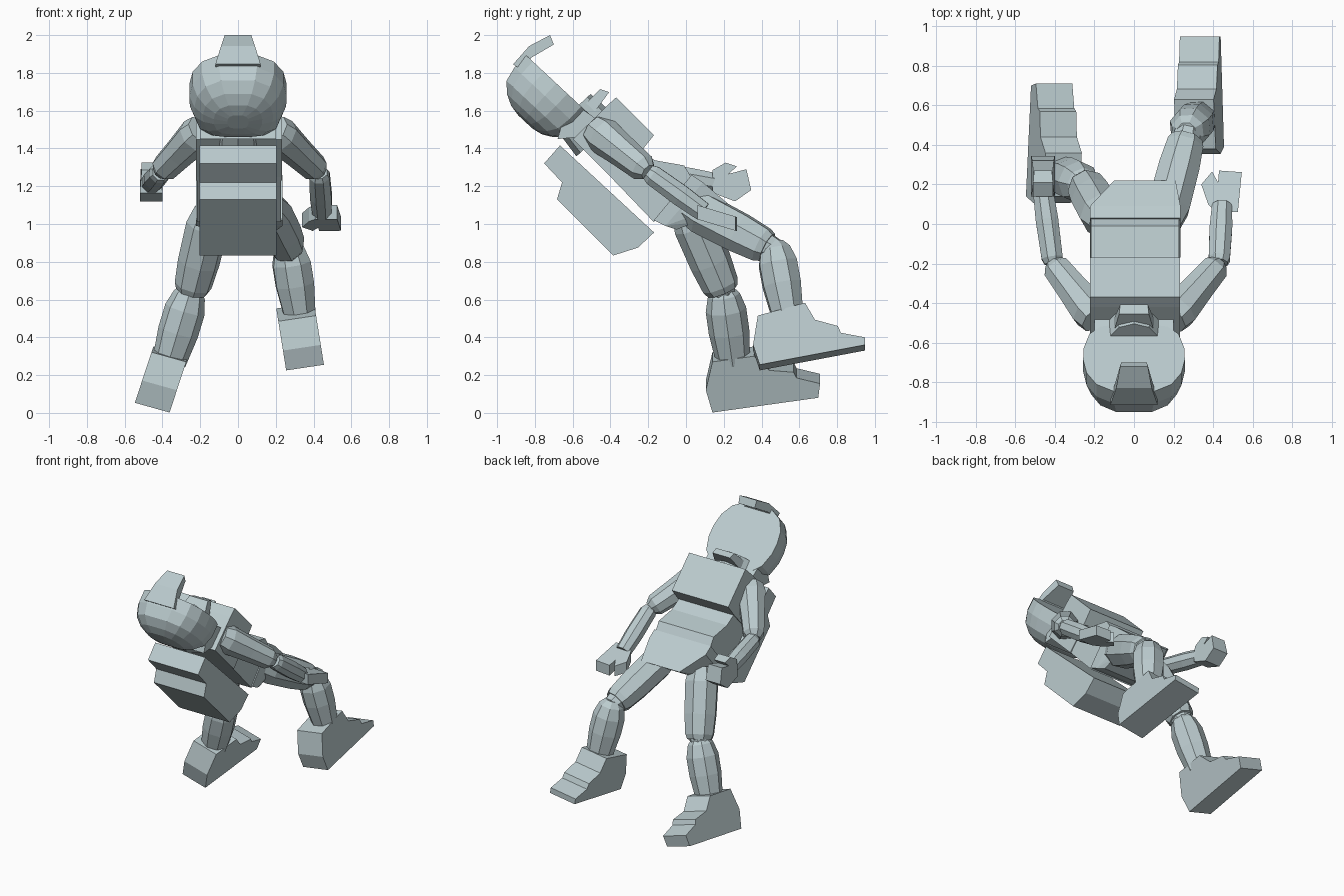
import bpy, bmesh, math
from mathutils import Vector

cube = bpy.data.objects.get("Cube")
if cube:
    bpy.data.objects.remove(cube)

mat = bpy.data.materials.new("pale_blue_grey")
mat.use_nodes = True
COL = (0.50, 0.60, 0.62, 1)
mat.diffuse_color = COL
mat.node_tree.nodes["Principled BSDF"].inputs["Base Color"].default_value = COL


def finish(name, bm):
    bmesh.ops.recalc_face_normals(bm, faces=bm.faces)
    me = bpy.data.meshes.new(name)
    bm.to_mesh(me)
    bm.free()
    me.materials.append(mat)
    ob = bpy.data.objects.new(name, me)
    bpy.context.collection.objects.link(ob)
    return ob


def loft(name, rings):
    """Skin a list of equal-length rings and cap both ends."""
    bm = bmesh.new()
    vs = [[bm.verts.new(p) for p in r] for r in rings]
    n = len(vs[0])
    for a, b in zip(vs, vs[1:]):
        for i in range(n):
            j = (i + 1) % n
            bm.faces.new((a[i], a[j], b[j], b[i]))
    bm.faces.new(vs[0])
    bm.faces.new(vs[-1])
    return finish(name, bm)


def prism(name, profile, half, cx=0.0):
    """Extrude a (y, z) profile across x; half is one width or one per point."""
    h = half if isinstance(half, list) else [half] * len(profile)
    return loft(name, [[(cx + s * w, y, z) for (y, z), w in zip(profile, h)] for s in (-1, 1)])


def hull(name, pts):
    bm = bmesh.new()
    for p in pts:
        bm.verts.new(p)
    bmesh.ops.convex_hull(bm, input=bm.verts)
    return finish(name, bm)


def limb(name, a, b, sections, sides=8):
    """Faceted tube from a to b with (fraction, radius) sections."""
    a, b = Vector(a), Vector(b)
    q = (b - a).to_track_quat('Z', 'Y')
    rings = []
    for f, r in sections:
        c = a.lerp(b, f)
        rings.append([c + q @ Vector((r * math.cos(t), r * math.sin(t), 0))
                      for t in [(i + .5) * math.tau / sides for i in range(sides)]])
    return loft(name, rings)


def foot(name, profile, cx, z0, half, lean, roll):
    """Foot profile rolled about the long axis: lean moves x with z, roll moves z with x."""
    loft(name, [[(cx + w + lean * (z - z0), y, z + roll * (w - half)) for y, z in profile]
                for w in (-half, half)])


# Backpack with stepped outer face
prism("backpack", [(-.667, 1.416), (-.751, 1.321), (-.656, 1.22), (-.683, 1.13),
                   (-.386, .833), (-.254, .875), (-.169, .955)], .203)

# Torso
prism("chest", [(-.598, 1.448), (-.42, 1.625), (-.37, 1.67), (-.17, 1.47),
                (-.238, 1.385), (-.38, 1.23)], .228, .005)
prism("abdomen", [(-.40, 1.25), (-.27, 1.40), (-.164, 1.337), (-.01, 1.31),
                  (.03, 1.245), (-.17, 1.01)], .222, .005)
hull("pelvis", [(x, y, z) for x in (-.223, .235) for y, z in
                ((-.17, 1.02), (.03, 1.26), (.09, 1.22), (-.11, .99))] +
     [(x, y, z) for x in (-.10, .21) for y, z in ((.22, 1.11), (.05, 1.01), (-.05, .97))])
limb("neck", (0, -.60, 1.60), (0, -.47, 1.46), [(0, .13), (1, .15)], 10)

# Helmet: rounded bowl built in face-plane coordinates (t along face, n into the bowl)
ORIGIN, T, N = Vector((0, -.847, 1.894)), Vector((0, .73, -.68)), Vector((0, -.68, -.73))
outline = [(.10, 0), (.19, .05), (.24, .13), (.257, .22), (.255, .30), (.225, .40), (.17, .45), (.08, .465)]
outline += [(-x, t) for x, t in reversed(outline)]
rings = []
for n, s, k in [(0, 1, 1), (.09, 1, 1), (.17, .9, .93), (.22, .72, .72), (.25, .5, .48), (.262, .22, .22)]:
    rings.append([ORIGIN + Vector((x * s, 0, 0)) + T * (.24 + (t - .24) * k) + N * n for x, t in outline])
loft("helmet", rings)
prism("helmet_jaw", [(-.62, 1.66), (-.53, 1.595), (-.48, 1.56), (-.57, 1.46), (-.68, 1.45)], .2)

# Peak above the face and guard below it
prism("helmet_peak", [(-.72, 2.0), (-.70, 1.95), (-.82, 1.88), (-.85, 1.80), (-.915, 1.846), (-.83, 1.942)],
      [.07, .065, .10, .12, .12, .09])
prism("chin_guard", [(-.455, 1.714), (-.407, 1.698), (-.50, 1.57), (-.57, 1.60)], [.075, .07, .11, .11])

# Arms
UPPER = [(0, .085), (.15, .10), (.55, .085), (.9, .075), (1, .045)]
FORE = [(0, .045), (.08, .058), (.6, .062), (1, .055)]
for side, elbow, wrist in (("left", (.43, -.20, 1.275), (.445, .09, 1.065)),
                           ("right", (-.41, -.20, 1.275), (-.46, .17, 1.215))):
    s = 1 if side == "left" else -1
    limb(side + "_upper_arm", (s * .19, -.48, 1.50), elbow, UPPER)
    limb(side + "_forearm", elbow, wrist, FORE)

# Left hand lies flat, right hand stands on edge
palm = [(.375, .10), (.34, .20), (.395, .265), (.425, .21), (.43, .27), (.545, .262), (.525, .06), (.41, .06)]
loft("left_hand", [[(x, y, 1.045 - .3 * (y - .06) + d) for x, y in palm] for d in (-.02, .055)])
prism("right_hand", [(.14, 1.285), (.21, 1.325), (.27, 1.305), (.225, 1.265), (.32, 1.29),
                     (.345, 1.18), (.26, 1.12), (.14, 1.165)], [.05, .05, .045, .045, .055, .06, .06, .06], -.46)

# Legs
THIGH = [(0, .09), (.2, .115), (.65, .112), (.93, .10), (1, .085)]
CALF = [(0, .05), (.1, .085), (.3, .108), (.6, .108), (1, .09)]
for side, hip, knee, shin, ankle in (
        ("left", (.15, 0, 1.1), (.265, .43, .875), (.265, .465, .905), (.325, .535, .53)),
        ("right", (-.14, .01, 1.08), (-.245, .195, .645), (-.245, .195, .665), (-.365, .25, .27))):
    limb(side + "_thigh", hip, knee, THIGH)
    limb(side + "_knee", Vector(hip).lerp(Vector(knee), .9), Vector(shin).lerp(Vector(ankle), .12),
         [(0, .07), (.5, .075), (1, .065)])
    limb(side + "_calf", shin, ankle, CALF)

# Feet
foot("left_foot", [(.38, .515), (.63, .583), (.683, .493), (.804, .46), (.82, .424), (.947, .40),
                   (.947, .36), (.39, .255), (.355, .36)], .335, .38, .1, -.16, .15)
foot("right_foot", [(.14, .27), (.36, .30), (.44, .225), (.57, .215), (.585, .185), (.71, .155),
                    (.70, .08), (.14, .002), (.105, .12)], -.455, 0, .092, .33, -.28)
